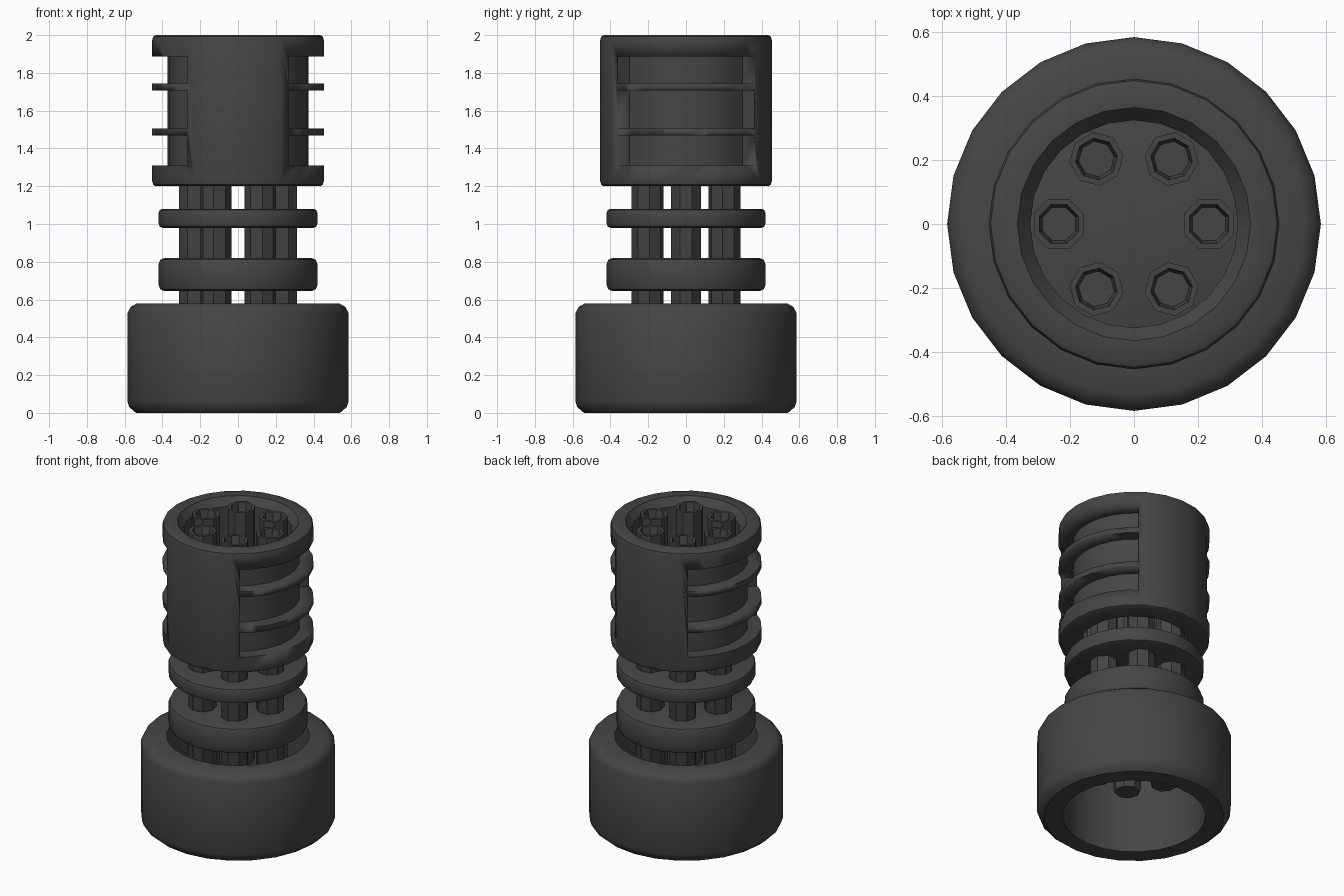
import bpy, bmesh, math

if "Cube" in bpy.data.objects:
    bpy.data.objects.remove(bpy.data.objects["Cube"])

SIDES = 24
dark = bpy.data.materials.new("dark_grey")
dark.diffuse_color = (0.06, 0.06, 0.06, 1)
dark.use_nodes = True
dark.node_tree.nodes["Principled BSDF"].inputs["Base Color"].default_value = dark.diffuse_color


def finish(bm, name, angle=35):
    bmesh.ops.remove_doubles(bm, verts=bm.verts, dist=1e-5)
    bmesh.ops.recalc_face_normals(bm, faces=bm.faces)
    me = bpy.data.meshes.new(name)
    bm.to_mesh(me)
    bm.free()
    ob = bpy.data.objects.new(name, me)
    bpy.context.collection.objects.link(ob)
    me.materials.append(dark)
    bpy.ops.object.select_all(action='DESELECT')
    bpy.context.view_layer.objects.active = ob
    ob.select_set(True)
    bpy.ops.object.shade_smooth_by_angle(angle=math.radians(angle))
    return ob


def lathe(name, profile, sides=SIDES, start=0.0, sweep=math.tau,
          centre=(0, 0), closed=True, angle=35):
    """Revolve (radius, z) points; partial sweeps get end caps."""
    bm = bmesh.new()
    full = sweep >= math.tau - 1e-6
    rings = []
    for i in range(sides if full else sides + 1):
        a = start + sweep * i / sides
        rings.append([bm.verts.new((centre[0] + r * math.cos(a),
                                    centre[1] + r * math.sin(a), z))
                      for r, z in profile])
    n = len(profile)
    for i in range(sides):
        p, q = rings[i], rings[(i + 1) % len(rings)]
        for j in range(n if closed else n - 1):
            k = (j + 1) % n
            bm.faces.new((p[j], q[j], q[k], p[k]))
    if not closed:
        bm.faces.new([r[0] for r in rings])
        bm.faces.new([r[-1] for r in rings])
    elif not full:
        bm.faces.new(rings[0])
        bm.faces.new(rings[-1])
    return finish(bm, name, angle)


# Wide hollow base collar
lathe("base_collar", [(0.43, 0.0), (0.54, 0.0), (0.575, 0.03), (0.585, 0.06),
                      (0.585, 0.53), (0.57, 0.56), (0.535, 0.58), (0.43, 0.58)])

# Two round-edged discs
for name, z0, z1, b in (("lower_disc", 0.645, 0.82, 0.03),
                        ("upper_disc", 0.98, 1.08, 0.02)):
    lathe(name, [(0.42 - b, z0), (0.42 - b * 0.3, z0 + b * 0.3), (0.42, z0 + b),
                 (0.42, z1 - b), (0.42 - b * 0.3, z1 - b * 0.3), (0.42 - b, z1)],
          closed=False)

# Hollow upper sleeve with chamfered mouth
sleeve = lathe("sleeve", [(0.325, 1.2), (0.435, 1.2), (0.449, 1.208), (0.455, 1.23),
                          (0.455, 1.97), (0.449, 1.992), (0.435, 2.0),
                          (0.365, 2.0), (0.325, 1.95)])

# Three window recesses on each side of the sleeve
half = math.radians(53.6)
for side in (0, math.pi):
    for z0, z1 in ((1.31, 1.468), (1.505, 1.707), (1.743, 1.888)):
        cutter = lathe("window_cutter", [(0.372, z0), (0.6, z0), (0.6, z1), (0.372, z1)],
                       sides=8, start=side - half, sweep=2 * half)
        cutter.hide_render = True
        mod = sleeve.modifiers.new("window", 'BOOLEAN')
        mod.operation = 'DIFFERENCE'
        mod.solver = 'EXACT'
        mod.object = cutter
        bpy.context.view_layer.objects.active = sleeve
        bpy.ops.object.modifier_apply(modifier=mod.name)
        bpy.data.objects.remove(cutter)

# Six octagonal pins with socketed ends
for i in range(6):
    a = math.tau * i / 6
    lathe(f"pin_{i + 1}", [(0.075, 0.3), (0.085, 0.32), (0.085, 1.985), (0.066, 1.985),
                           (0.056, 1.93)], sides=8, start=a + math.pi / 8,
          centre=(0.235 * math.cos(a), 0.235 * math.sin(a)), closed=False, angle=30)
